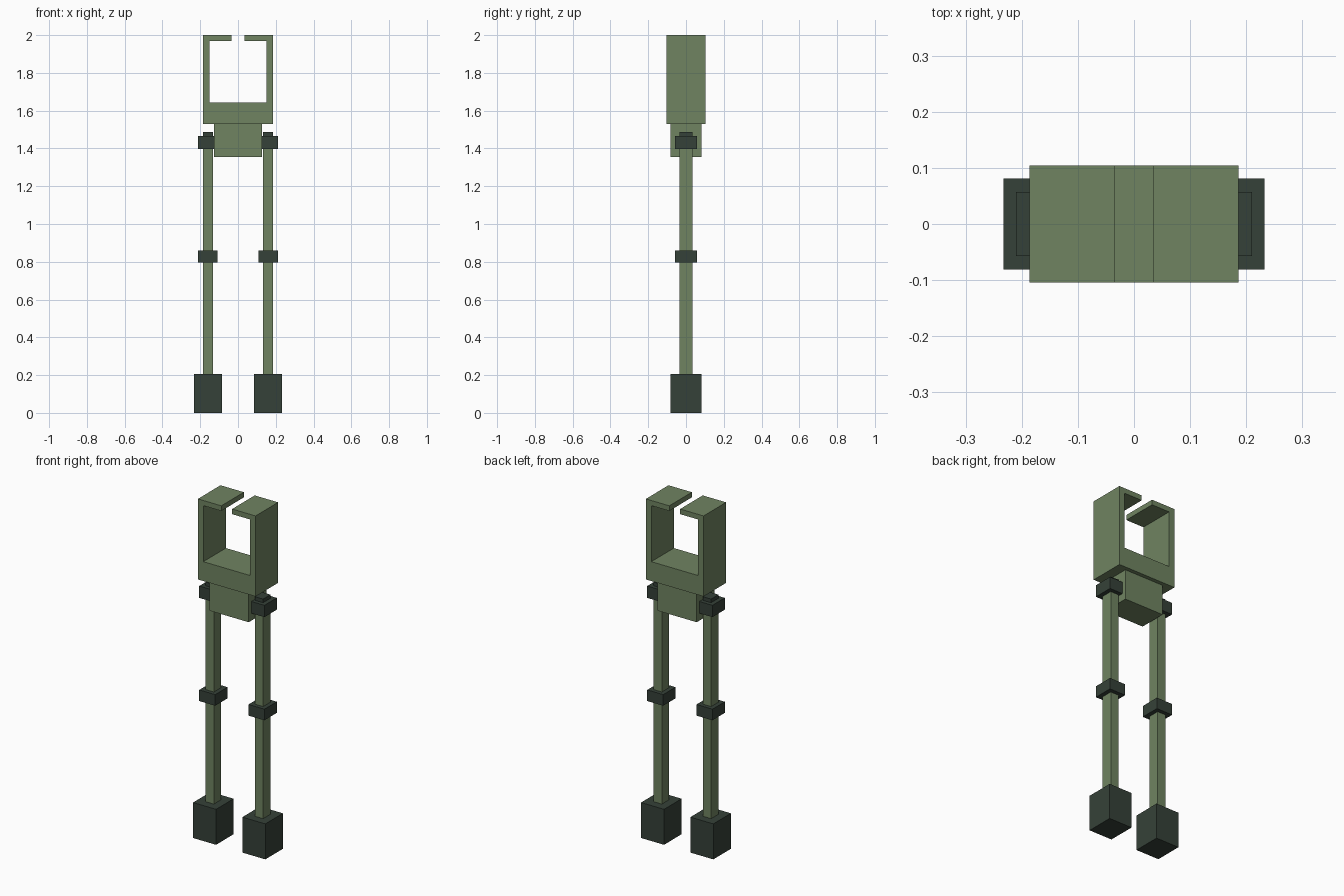
import bpy
import bmesh

if "Cube" in bpy.data.objects:
    bpy.data.objects.remove(bpy.data.objects["Cube"])


def material(name, rgb):
    m = bpy.data.materials.new(name)
    m.diffuse_color = (*rgb, 1)
    m.use_nodes = True
    m.node_tree.nodes["Principled BSDF"].inputs["Base Color"].default_value = m.diffuse_color
    return m


GREEN = material("olive", (0.16, 0.23, 0.12))
DARK = material("dark_green", (0.036, 0.053, 0.040))


def prism(name, profile, depth, mat):
    """Extrude a front (x, z) outline symmetrically along y."""
    bm = bmesh.new()
    face = bm.faces.new([bm.verts.new((x, -depth, z)) for x, z in profile])
    ext = bmesh.ops.extrude_face_region(bm, geom=[face])
    verts = [v for v in ext["geom"] if isinstance(v, bmesh.types.BMVert)]
    bmesh.ops.translate(bm, verts=verts, vec=(0, 2 * depth, 0))
    bmesh.ops.recalc_face_normals(bm, faces=bm.faces)
    mesh = bpy.data.meshes.new(name)
    bm.to_mesh(mesh)
    bm.free()
    mesh.materials.append(mat)
    obj = bpy.data.objects.new(name, mesh)
    bpy.context.collection.objects.link(obj)
    return obj


def box(name, cx, half_x, half_y, z0, z1, mat):
    x0, x1 = cx - half_x, cx + half_x
    return prism(name, [(x0, z0), (x1, z0), (x1, z1), (x0, z1)], half_y, mat)


# Open frame with a slot in its top
right = [(0.186, 1.53), (0.186, 2.0), (0.035, 2.0),
         (0.035, 1.97), (0.151, 1.97), (0.151, 1.643)]
prism("top_frame", right + [(-x, z) for x, z in reversed(right)], 0.104, GREEN)

# Hip block under the frame
box("hip_block", 0, 0.126, 0.081, 1.355, 1.53, GREEN)

# Legs, joints and feet on both sides
for side, s in (("left", -1), ("right", 1)):
    cx = s * 0.159
    box(f"{side}_upper_leg", cx, 0.027, 0.034, 0.86, 1.398, GREEN)
    box(f"{side}_lower_leg", cx, 0.027, 0.034, 0.207, 0.796, GREEN)
    box(f"{side}_hip_cap", cx, 0.027, 0.034, 1.467, 1.488, DARK)
    box(f"{side}_hip_joint", cx, 0.0515, 0.057, 1.398, 1.467, DARK)
    box(f"{side}_knee_joint", cx, 0.0515, 0.057, 0.796, 0.861, DARK)
    box(f"{side}_foot", cx, 0.074, 0.081, 0, 0.207, DARK)
